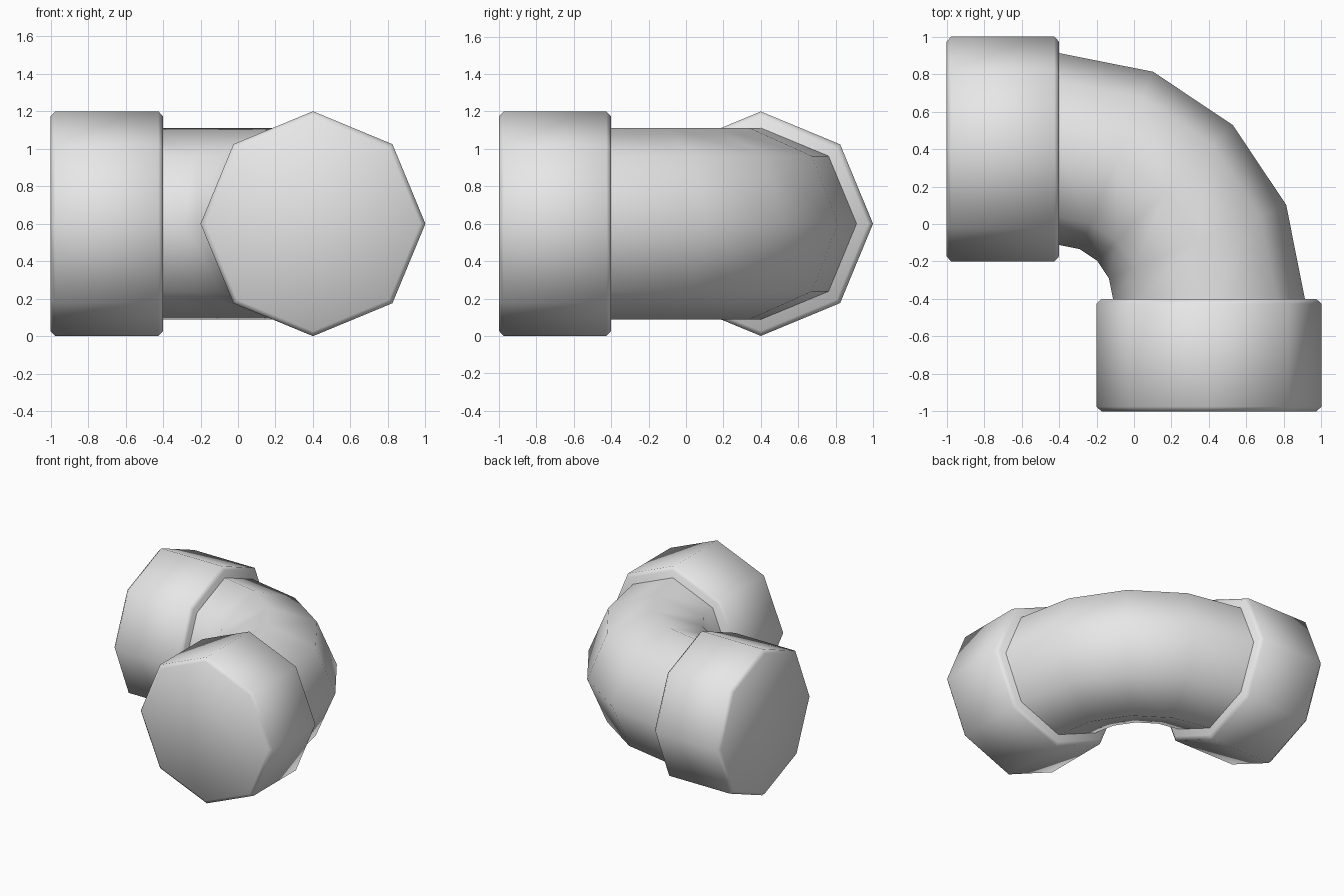
import bpy
import bmesh
from math import pi
from mathutils import Matrix, Vector

SIDES = 8
COLLAR_RADIUS = 0.6
COLLAR_LENGTH = 0.6
PIPE_RADIUS = 0.512
BEND_CENTRE = Vector((-0.4, -0.4, 0.6))
BEND_RADIUS = 0.8

cube = bpy.data.objects.get("Cube")
if cube:
    bpy.data.objects.remove(cube, do_unlink=True)

grey = bpy.data.materials.new("light grey")
grey.use_nodes = True
colour = (0.8, 0.8, 0.8, 1)
grey.diffuse_color = colour
grey.node_tree.nodes["Principled BSDF"].inputs["Base Color"].default_value = colour


def finish(bm, name):
    """Turn the bmesh into a smooth-shaded grey object."""
    bmesh.ops.recalc_face_normals(bm, faces=bm.faces)
    for face in bm.faces:
        face.smooth = True
    mesh = bpy.data.meshes.new(name)
    bm.to_mesh(mesh)
    bm.free()
    mesh.materials.append(grey)
    bpy.context.collection.objects.link(bpy.data.objects.new(name, mesh))


def collar(name, centre, axis):
    """Closed eight-sided socket with chamfered rims."""
    bm = bmesh.new()
    bmesh.ops.create_cone(bm, cap_ends=True, segments=SIDES, radius1=COLLAR_RADIUS,
                          radius2=COLLAR_RADIUS, depth=COLLAR_LENGTH)
    rims = [e for e in bm.edges if abs(e.verts[0].co.z - e.verts[1].co.z) < 0.01]
    bmesh.ops.bevel(bm, geom=rims, offset=0.025, segments=1, affect='EDGES')
    bm.transform(Matrix.Translation(centre) @ Matrix.Rotation(pi / 2, 4, axis))
    finish(bm, name)


# Sockets at both ends
collar("front_collar", (0.4, -0.7, 0.6), 'X')
collar("side_collar", (-0.7, 0.4, 0.6), 'Y')

# Quarter bend between the sockets
bm = bmesh.new()
ring = bmesh.ops.create_circle(bm, segments=SIDES, radius=PIPE_RADIUS)["verts"]
start = BEND_CENTRE + Vector((BEND_RADIUS, 0, 0))
bm.transform(Matrix.Translation(start) @ Matrix.Rotation(pi / 2, 4, 'X'))
bmesh.ops.spin(bm, geom=ring + bm.edges[:], cent=BEND_CENTRE, axis=(0, 0, 1),
               angle=pi / 2, steps=4)
finish(bm, "elbow_pipe")
